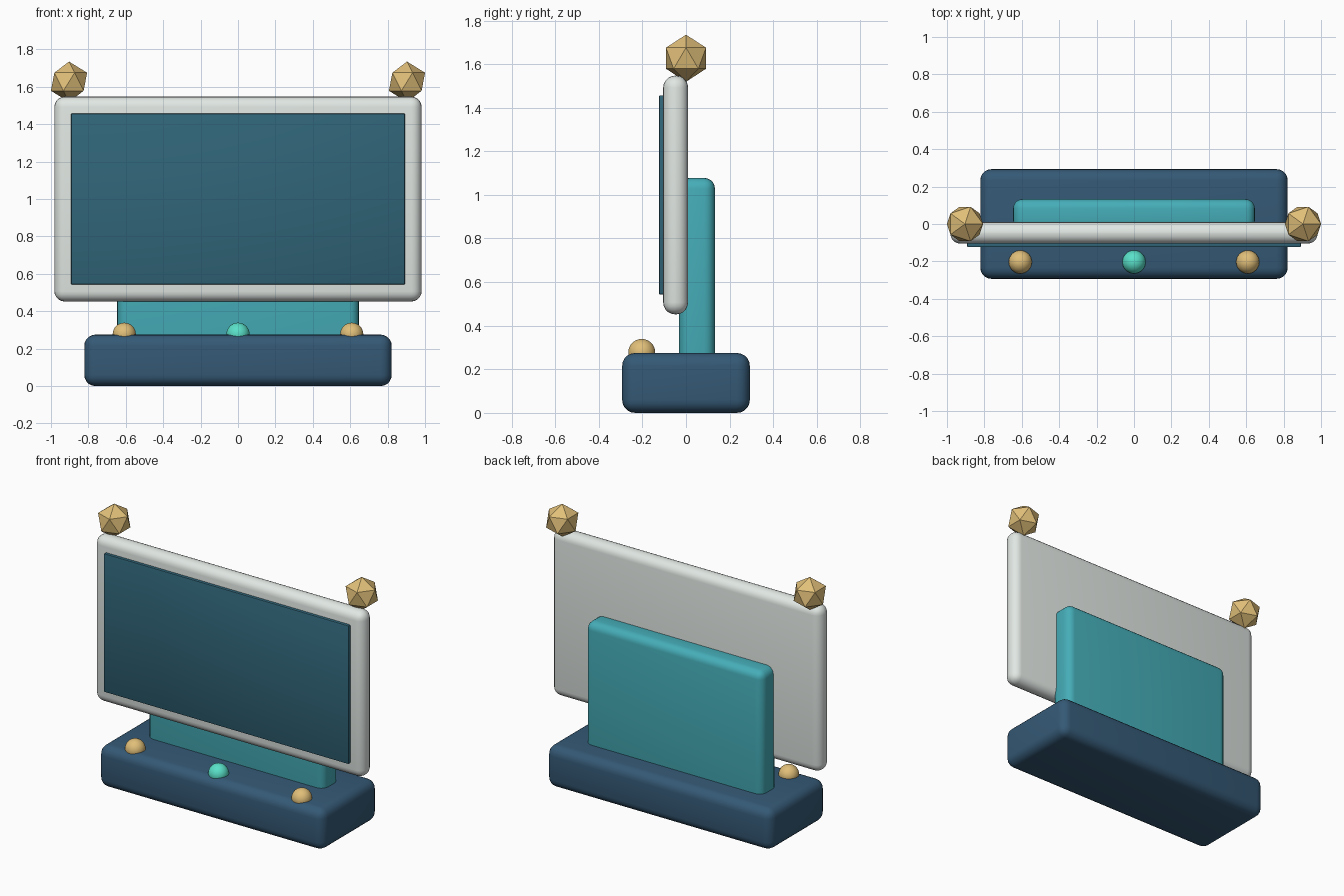
import bpy

if "Cube" in bpy.data.objects:
    bpy.data.objects.remove(bpy.data.objects["Cube"])


def material(name, color):
    m = bpy.data.materials.new(name)
    m.diffuse_color = (*color, 1)
    m.use_nodes = True
    m.node_tree.nodes["Principled BSDF"].inputs["Base Color"].default_value = m.diffuse_color
    return m


navy = material("navy", (0.035, 0.10, 0.18))
teal = material("teal", (0.06, 0.42, 0.48))
white = material("off_white", (0.75, 0.80, 0.77))
glass = material("dark_teal", (0.03, 0.13, 0.19))
gold = material("gold", (0.75, 0.52, 0.19))
mint = material("mint", (0.10, 0.75, 0.58))


def rounded_box(name, lo, hi, radius, mat, segments=5):
    """Box between two corners with rounded edges."""
    bpy.ops.mesh.primitive_cube_add(size=1, location=[(a + b) / 2 for a, b in zip(lo, hi)])
    ob = bpy.context.object
    ob.name = name
    ob.scale = [b - a for a, b in zip(lo, hi)]
    bpy.ops.object.transform_apply(location=False, rotation=False, scale=True)
    bev = ob.modifiers.new("round", 'BEVEL')
    bev.width = radius
    bev.segments = segments
    bpy.ops.object.modifier_apply(modifier=bev.name)
    bpy.ops.object.shade_smooth_by_angle()
    ob.data.materials.append(mat)
    return ob


# Base, rear support, display frame and screen
rounded_box("base", (-0.822, -0.293, 0), (0.822, 0.293, 0.275), 0.06, navy)
rounded_box("rear_support", (-0.646, -0.032, 0.22), (0.646, 0.133, 1.078), 0.05, teal)
rounded_box("display_frame", (-0.982, -0.105, 0.452), (0.982, 0.010, 1.547), 0.055, white)
rounded_box("screen", (-0.893, -0.124, 0.543), (0.893, -0.098, 1.457), 0.006, glass, 2)

# Domed buttons, half sunk into the base
for name, x, mat in (("left_button", -0.608, gold), ("middle_button", 0, mint),
                     ("right_button", 0.608, gold)):
    bpy.ops.mesh.primitive_uv_sphere_add(segments=32, ring_count=16, radius=0.062,
                                         location=(x, -0.203, 0.277))
    ob = bpy.context.object
    ob.name = name
    bpy.ops.object.shade_smooth()
    ob.data.materials.append(mat)

# Faceted corner finials
for name, x in (("left_finial", -0.9035), ("right_finial", 0.9035)):
    bpy.ops.mesh.primitive_ico_sphere_add(subdivisions=1, radius=0.108, location=(x, 0, 1.627))
    ob = bpy.context.object
    ob.name = name
    ob.data.materials.append(gold)
